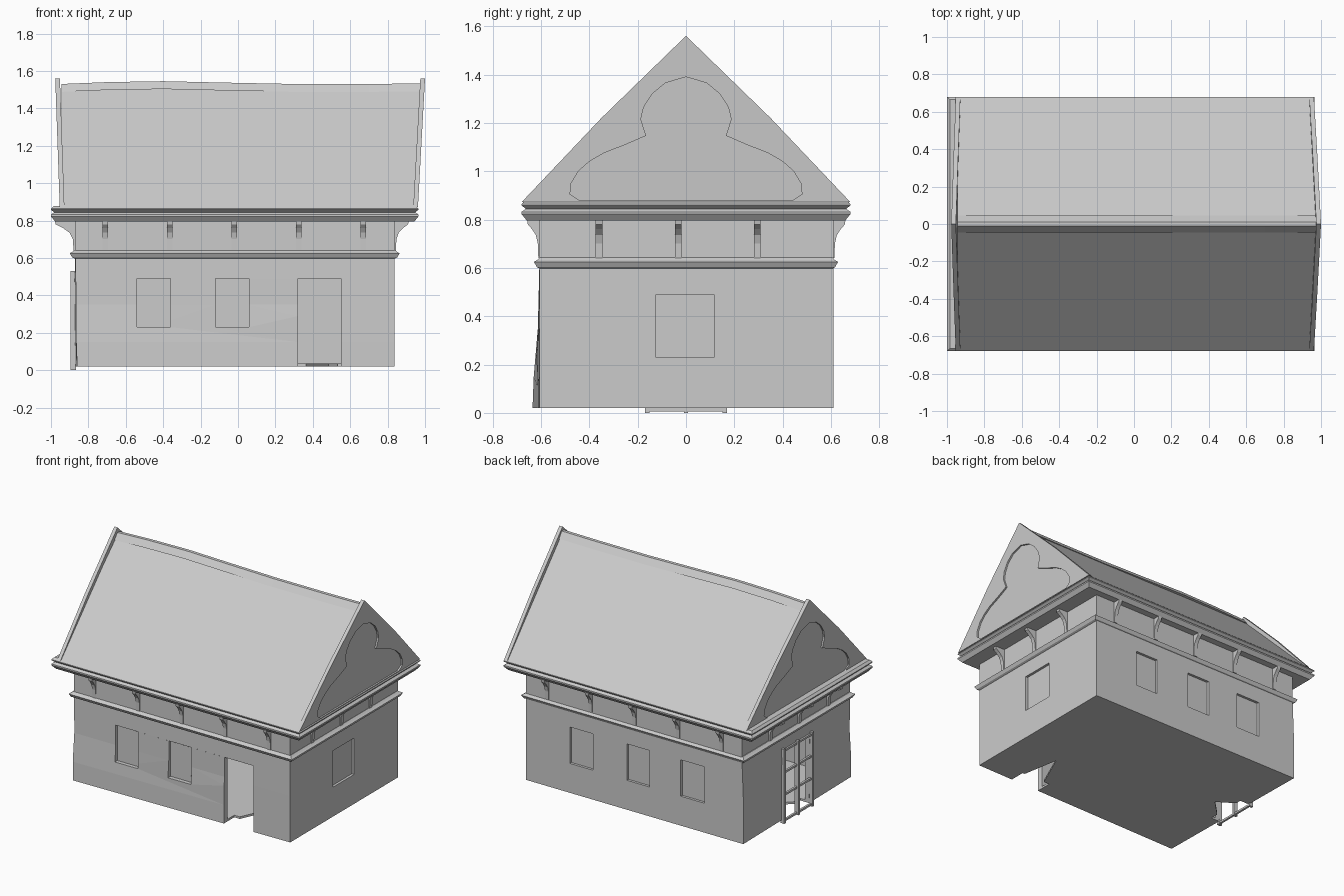
import bpy, bmesh

if "Cube" in bpy.data.objects:
    bpy.data.objects.remove(bpy.data.objects["Cube"])


def loft(name, rings):
    """Closed solid through rings of 3D points (same count each)."""
    bm = bmesh.new()
    vs = [[bm.verts.new(p) for p in r] for r in rings]
    n = len(rings[0])
    for a, b in zip(vs, vs[1:]):
        for i in range(n):
            j = (i + 1) % n
            bm.faces.new((a[i], a[j], b[j], b[i]))
    bm.faces.new(vs[0])
    bm.faces.new(vs[-1])
    bmesh.ops.recalc_face_normals(bm, faces=bm.faces)
    me = bpy.data.meshes.new(name)
    bm.to_mesh(me)
    bm.free()
    ob = bpy.data.objects.new(name, me)
    bpy.context.collection.objects.link(ob)
    return ob


def rect(x0, x1, y0, y1, z):
    return [(x0, y0, z), (x1, y0, z), (x1, y1, z), (x0, y1, z)]


def box(name, x0, x1, y0, y1, z0, z1):
    return loft(name, [rect(x0, x1, y0, y1, z0), rect(x0, x1, y0, y1, z1)])


def moulding(name, x0, x1, y, profile):
    return loft(name, [rect(x0 - o, x1 + o, -y - o, y + o, z) for z, o in profile])


def cut(ob, cutters):
    for c in cutters:
        c.hide_render = True
        m = ob.modifiers.new("cut", 'BOOLEAN')
        m.operation = 'DIFFERENCE'
        m.solver = 'EXACT'
        m.object = c
        bpy.context.view_layer.objects.active = ob
        bpy.ops.object.modifier_apply(modifier=m.name)
        bpy.data.objects.remove(c, do_unlink=True)


# walls, with a slightly crooked front-left corner
rows = [(.02, -.86, -.635, -.88), (.15, -.865, -.63, -.88),
        (.35, -.865, -.613, -.88), (.6, -.87, -.607, -.87), (.81, -.87, -.607, -.87)]
walls = loft("walls", [[(xf, yf, z), (.838, -.607, z), (.838, .61, z), (xb, .61, z)]
                       for z, xf, yf, xb in rows])
tri1 = [(.32, -.6), (.55, -.6), (.485, -.23)]
tri2 = [(-.85, -.14), (-.85, .14), (-.68, .03)]
cutters = [box("room", -.835, .805, -.575, .577, .035, .59),
           box("door_hole", .32, .55, -.8, -.5, -.1, .49),
           box("gate_hole", -1, -.8, -.15, .15, -.1, .5),
           box("side_window", .82, 1, -.125, .115, .23, .49)]
cutters += [box("front_window", a, b, -.8, -.59, .23, .49) for a, b in ((-.54, -.36), (-.12, .06))]
cutters += [box("back_window", a, b, .592, .8, .23, .49)
            for a, b in ((-.575, -.385), (-.14, .04), (.31, .49))]
cutters += [loft("floor_hole", [[(x, y, z) for x, y in t] for z in (-.1, .1)]) for t in (tri1, tri2)]
cut(walls, cutters)

# barred gate on the left side
for i, y in enumerate((-.16, 0, .16)):
    box(f"gate_post_{i}", -.895, -.865, y - .009, y + .009, 0, .53)
for i, z in enumerate((.006, .19, .35, .505)):
    box(f"gate_rail_{i}", -.885, -.87, -.16, .16, z, z + .014)

# belt moulding and double-ridged cornice
moulding("belt_moulding", -.875, .84, .605,
         [(.597, .0), (.603, .012), (.625, .024), (.632, .012), (.642, 0)])
moulding("cornice", -.98, .945, .66,
         [(.795, -.002), (.822, .02), (.832, .02), (.844, .003), (.858, .02), (.864, .02), (.878, .005)])

# curved brackets under the cornice: (outward fraction, height)
PROFILE = [(-.1, .64), (.08, .64), (.12, .70), (.28, .735), (.6, .76), (.95, .78), (1, .8), (-.1, .8)]


def bracket(name, place, depth):
    loft(name, [[place(d * depth, s, z) for d, z in PROFILE] for s in (-.014, .014)])


for i in range(5):
    x = -.71 + .345 * i
    bracket(f"front_bracket_{i}", lambda d, s, z: (x + s, -.607 - d, z), .05)
    bracket(f"back_bracket_{i}", lambda d, s, z: (x + s, .61 + d, z), .05)
for i, y in enumerate((-.36, -.032, .295)):
    bracket(f"right_bracket_{i}", lambda d, s, z: (.838 + d, y + s, z), .075)
    bracket(f"left_bracket_{i}", lambda d, s, z: (-.87 - d, y + s, z), .11)

# roof and slightly wavy ridge cap
section = [(-.675, .87), (0, 1.525), (.675, .87)]
loft("roof", [[(x + lean * (z - .87), y, z) for y, z in section]
              for x, lean in ((-.945, 0), (.945, .055))])
waves = [(-.945, 1.53), (-.7, 1.54), (-.4, 1.545), (-.1, 1.538), (.3, 1.53), (.7, 1.53), (.975, 1.533)]
loft("ridge_cap", [[(x, -.045, z - .042), (x, -.012, z), (x, .012, z), (x, .045, z - .042)]
                   for x, z in waves])

# leaning gable ends with a sunken trefoil panel
half = [(.44, .878), (.48, .905), (.475, .95), (.445, 1.0), (.4, 1.04), (.34, 1.075), (.25, 1.11),
        (.165, 1.147), (.187, 1.215), (.175, 1.265), (.14, 1.32), (.085, 1.365)]
trefoil = half + [(0, 1.39)] + [(-y, z) for y, z in reversed(half)]
slab = [(.68, .872), (.35, 1.22), (0, 1.56), (-.35, 1.22), (-.68, .872)]
for name, sgn, x0, lean in (("right_gable", 1, .962, .055), ("left_gable", -1, .953, .035)):
    def ring(pts, off):
        return [(sgn * (x0 + off + lean * (z - .87)), y, z) for y, z in pts]
    gable = loft(name, [ring(slab, -.025), ring(slab, 0)])
    cut(gable, [loft("trefoil_cutter", [ring(trefoil, -.012), ring(trefoil, .1)])])
